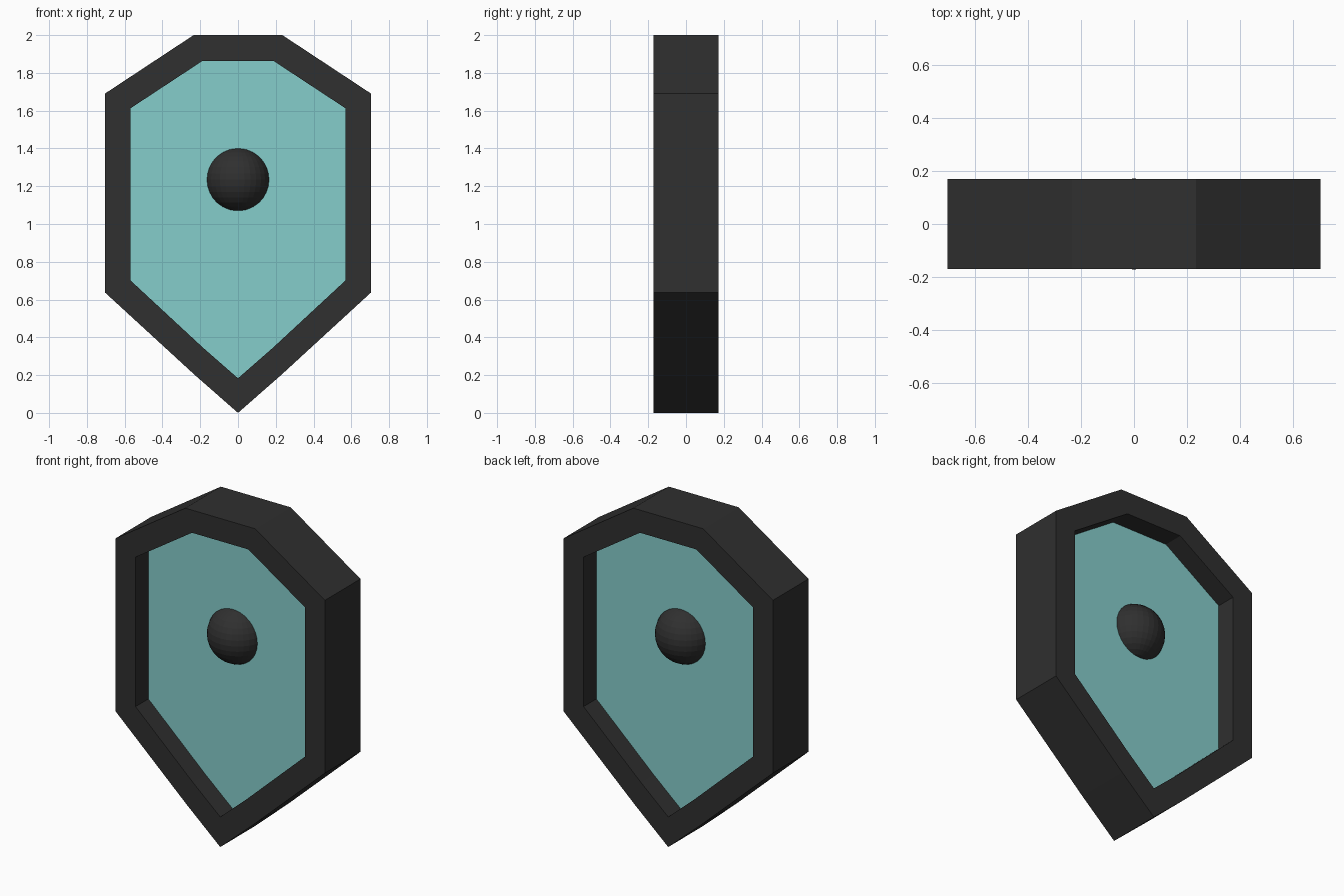
import bpy, bmesh

if "Cube" in bpy.data.objects:
    bpy.data.objects.remove(bpy.data.objects["Cube"])

def material(name, rgb):
    m = bpy.data.materials.new(name)
    m.diffuse_color = (*rgb, 1.0)
    m.use_nodes = True
    m.node_tree.nodes["Principled BSDF"].inputs["Base Color"].default_value = m.diffuse_color
    return m

charcoal = material("charcoal", (0.029, 0.029, 0.029))
teal = material("teal", (0.235, 0.61, 0.60))

def mirrored(half):
    """Right-half profile (bottom tip first) -> closed outline."""
    return half + [(-x, z) for x, z in reversed(half) if x > 0]

outer = mirrored([(0, 0), (0.228, 0.2), (0.705, 0.638), (0.705, 1.69), (0.235, 2.0)])
inner = mirrored([(0, 0.183), (0.185, 0.345), (0.57, 0.702), (0.57, 1.612), (0.19, 1.862)])

def finish(name, bm, mat):
    bmesh.ops.recalc_face_normals(bm, faces=bm.faces)
    me = bpy.data.meshes.new(name)
    bm.to_mesh(me)
    bm.free()
    me.materials.append(mat)
    ob = bpy.data.objects.new(name, me)
    bpy.context.collection.objects.link(ob)
    return ob

def ring(bm, outline, y):
    return [bm.verts.new((x, y, z)) for x, z in outline]

def bridge(bm, a, b):
    n = len(a)
    for i in range(n):
        j = (i + 1) % n
        bm.faces.new((a[i], a[j], b[j], b[i]))

# Shield-shaped frame, open in the middle
D = 0.171
bm = bmesh.new()
loops = [ring(bm, outer, -D), ring(bm, outer, D), ring(bm, inner, D), ring(bm, inner, -D)]
for i in range(4):
    bridge(bm, loops[i], loops[(i + 1) % 4])
finish("shield_frame", bm, charcoal)

# Panel recessed from both sides
P = 0.048
bm = bmesh.new()
front, back = ring(bm, inner, -P), ring(bm, inner, P)
bm.faces.new(front)
bm.faces.new(back)
bridge(bm, front, back)
finish("recessed_panel", bm, teal)

# Round boss showing on both sides
bm = bmesh.new()
bmesh.ops.create_uvsphere(bm, u_segments=32, v_segments=16, radius=0.172)
boss = finish("round_boss", bm, charcoal)
boss.location = (0, 0, 1.235)
